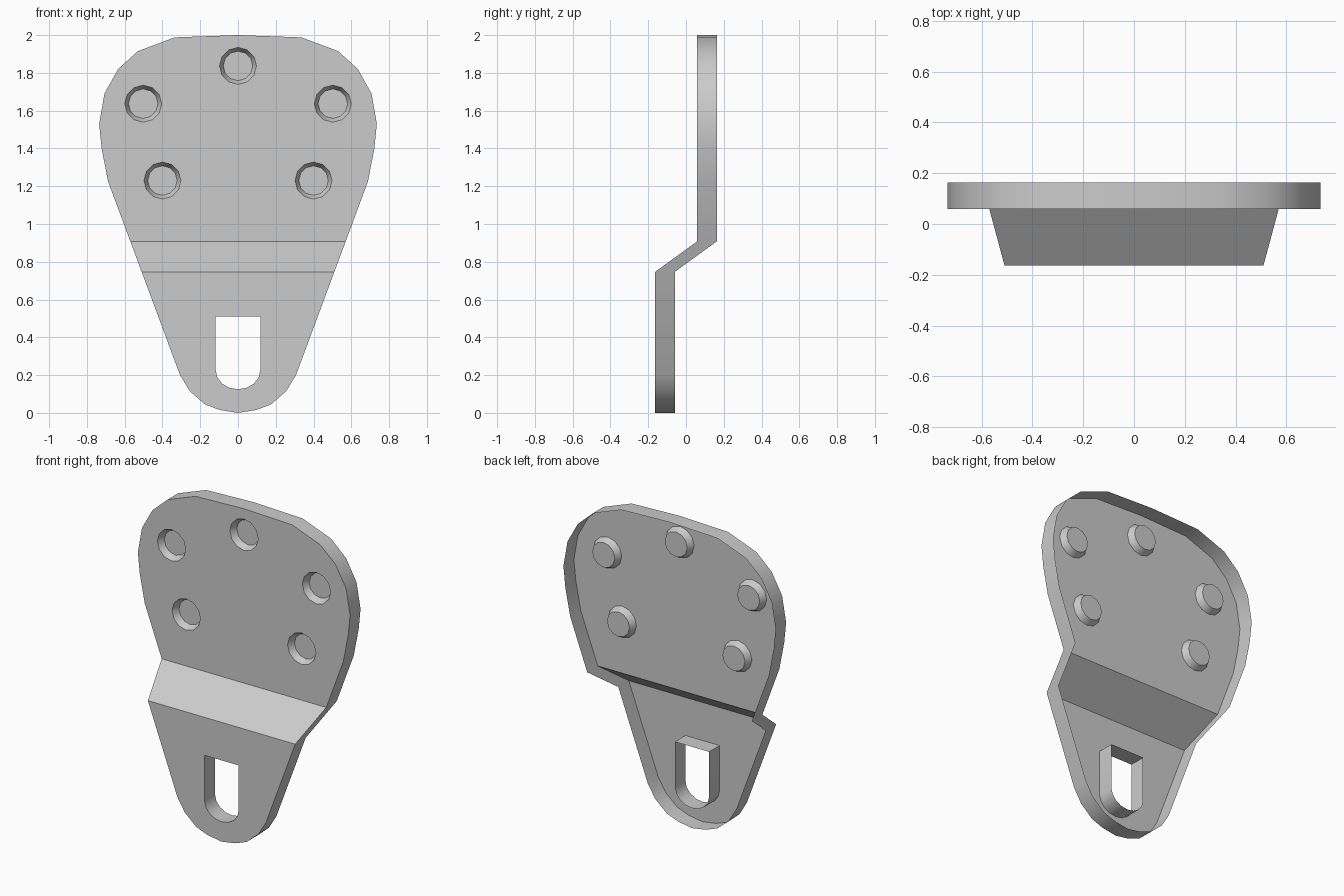
import bpy, bmesh, math
from mathutils import Matrix

if "Cube" in bpy.data.objects:
    bpy.data.objects.remove(bpy.data.objects["Cube"])

JOG_LOW, JOG_HIGH = 0.747, 0.908
OFFSET, THICK = 0.111, 0.104


def mirrored(half):
    """Right half running bottom to top, closed with its mirror image."""
    return half + [(-x, z) for x, z in reversed(half) if x > 0]


def prism(bm, outline, y0, y1):
    face = bm.faces.new([bm.verts.new((x, y0, z)) for x, z in outline])
    out = bmesh.ops.extrude_face_region(bm, geom=[face])
    for v in out["geom"]:
        if isinstance(v, bmesh.types.BMVert):
            v.co.y = y1
    bmesh.ops.recalc_face_normals(bm, faces=bm.faces[:])


def make_object(name, bm):
    mesh = bpy.data.meshes.new(name)
    bm.to_mesh(mesh)
    bm.free()
    ob = bpy.data.objects.new(name, mesh)
    bpy.context.collection.objects.link(ob)
    return ob


# Bracket plate: flat outline, creased at two heights and stepped in depth
outline = mirrored([(0, 0), (0.095, 0.015), (0.175, 0.045), (0.255, 0.115),
                    (0.307, 0.2), (0.688, 1.225), (0.722, 1.4), (0.735, 1.53),
                    (0.707, 1.69), (0.635, 1.82), (0.53, 1.915), (0.335, 1.988),
                    (0, 2)])
bm = bmesh.new()
prism(bm, outline, -THICK / 2, THICK / 2)
for z in (JOG_LOW, JOG_HIGH):
    bmesh.ops.bisect_plane(bm, geom=bm.verts[:] + bm.edges[:] + bm.faces[:],
                           plane_co=(0, 0, z), plane_no=(0, 0, 1))
for v in bm.verts:
    t = min(max((v.co.z - JOG_LOW) / (JOG_HIGH - JOG_LOW), 0), 1)
    v.co.y += OFFSET * (2 * t - 1)
plate = make_object("bracket_plate", bm)

# Slot cutter: square top, rounded bottom
arc = [(0.118 * math.sin(a), 0.225 - 0.1 * math.cos(a))
       for a in (i * math.pi / 8 for i in range(5))]
bm = bmesh.new()
prism(bm, mirrored(arc + [(0.118, 0.509)]), -0.4, 0.2)
cutters = [make_object("slot_cutter", bm)]

# Dimple cutters: shallow tapered recesses in the front face
bm = bmesh.new()
for x, z in [(0, 1.837), (-0.502, 1.637), (0.502, 1.637), (-0.4, 1.23), (0.4, 1.23)]:
    place = (Matrix.Translation((x, OFFSET - THICK / 2, z))
             @ Matrix.Rotation(math.pi / 2, 4, 'X'))
    bmesh.ops.create_cone(bm, cap_ends=True, segments=12, radius1=0.078,
                          radius2=0.118, depth=0.08, matrix=place)
cutters.append(make_object("dimple_cutter", bm))

# Cut the openings, then discard the cutters
bpy.context.view_layer.objects.active = plate
plate.select_set(True)
for cutter in cutters:
    cutter.hide_render = True
    mod = plate.modifiers.new(cutter.name, 'BOOLEAN')
    mod.operation, mod.solver, mod.object = 'DIFFERENCE', 'EXACT', cutter
    bpy.ops.object.modifier_apply(modifier=mod.name)
    bpy.data.objects.remove(cutter)

# Open back: the bracket is a pressed shell, a front sheet with a rim
bm = bmesh.new()
bm.from_mesh(plate.data)
bm.normal_update()
back = [f for f in bm.faces if f.normal.y > 0.3]
bmesh.ops.delete(bm, geom=back, context='FACES')
bm.to_mesh(plate.data)
bm.free()
bpy.ops.object.shade_smooth_by_angle(angle=math.radians(40))
